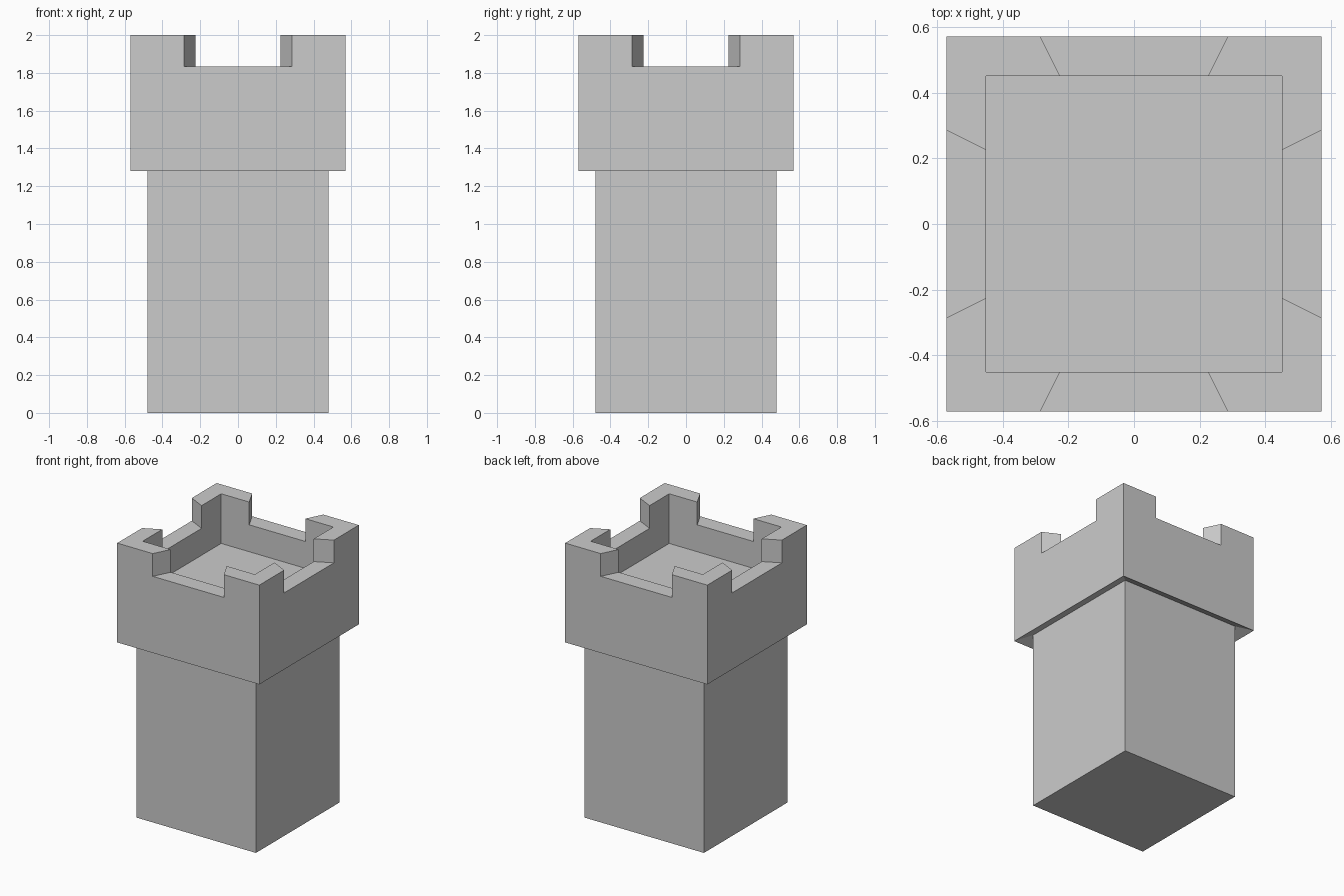
import bpy, bmesh
from math import pi
from mathutils import Matrix

if "Cube" in bpy.data.objects:
    bpy.data.objects.remove(bpy.data.objects["Cube"])


def add_object(name, bm):
    bmesh.ops.recalc_face_normals(bm, faces=bm.faces)
    mesh = bpy.data.meshes.new(name)
    bm.to_mesh(mesh)
    bm.free()
    obj = bpy.data.objects.new(name, mesh)
    bpy.context.collection.objects.link(obj)
    return obj


def skin(bm, rings):
    """Join equal-length rings of points into a closed solid."""
    loops = [[bm.verts.new(p) for p in ring] for ring in rings]
    n = len(loops[0])
    for a, b in zip(loops, loops[1:]):
        for i in range(n):
            j = (i + 1) % n
            bm.faces.new((a[i], a[j], b[j], b[i]))
    bm.faces.new(loops[0][::-1])
    bm.faces.new(loops[-1])


def square(half, z):
    return [(x * half, y * half, z) for x, y in ((-1, -1), (1, -1), (1, 1), (-1, 1))]


# Tower: shaft, undercut overhang, parapet wall and sunken floor
profile = [(0.48, 0), (0.48, 1.32), (0.57, 1.28), (0.57, 2.0), (0.45, 2.0), (0.45, 1.64)]
bm = bmesh.new()
skin(bm, [square(h, z) for h, z in profile])
tower = add_object("tower", bm)

# Flared notches through the middle of each parapet wall
notch = [(0.15, 0.3), (0.35, 0.7), (-0.35, 0.7), (-0.15, 0.3)]
bm = bmesh.new()
for k in range(4):
    turn = Matrix.Rotation(k * pi / 2, 3, 'Z')
    skin(bm, [[turn @ Matrix.Identity(3).col[2] * z + turn @ Matrix(((x, 0, 0), (y, 0, 0), (0, 0, 0))).col[0]
               for x, y in notch] for z in (1.835, 2.2)])
cutter = add_object("notch_cutter", bm)
cutter.hide_render = True

cut = tower.modifiers.new("notches", 'BOOLEAN')
cut.operation = 'DIFFERENCE'
cut.solver = 'EXACT'
cut.object = cutter
bpy.context.view_layer.objects.active = tower
bpy.ops.object.modifier_apply(modifier=cut.name)
bpy.data.objects.remove(cutter)
